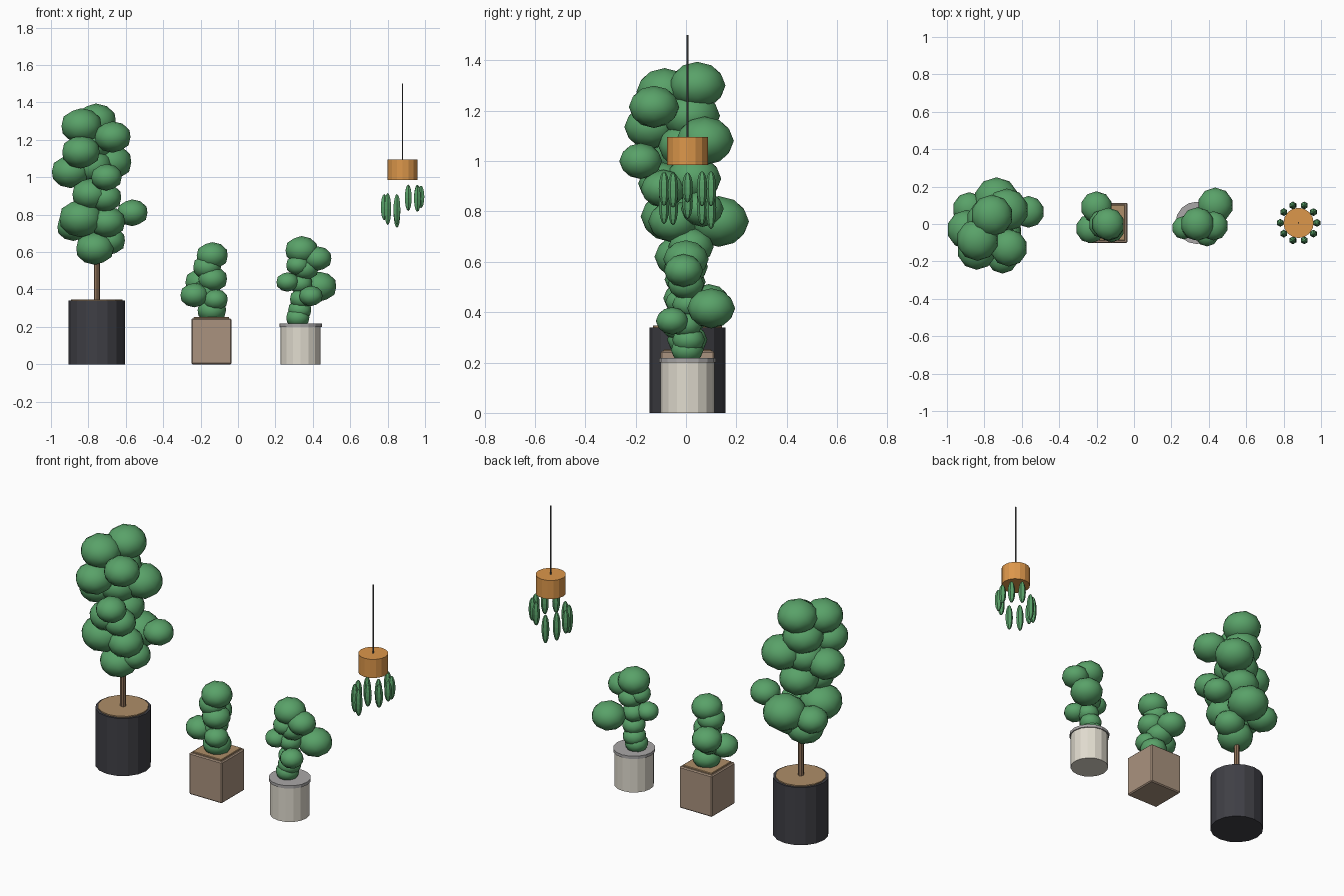
import bpy, math

Y = 0.006  # common depth axis of the row of pots


def mat(name, r, g, b):
    m = bpy.data.materials.new(name)
    m.diffuse_color = (r, g, b, 1)
    return m


LEAF = mat("leaf_green", 0.10, 0.36, 0.14)
DARK = mat("charcoal", 0.05, 0.05, 0.06)
SOIL = mat("soil", 0.42, 0.27, 0.14)
BARK = mat("bark", 0.28, 0.17, 0.10)
TAN = mat("tan_clay", 0.40, 0.29, 0.21)
CREAM = mat("cream", 0.75, 0.71, 0.62)
RIM = mat("rim_grey", 0.40, 0.39, 0.39)
TERRA = mat("terracotta", 0.72, 0.31, 0.07)
CORD = mat("cord", 0.10, 0.10, 0.10)


def finish(name, m):
    o = bpy.context.object
    o.name = name
    o.data.materials.append(m)
    return o


def cyl(name, x, r, z0, z1, m, sides=16):
    bpy.ops.mesh.primitive_cylinder_add(vertices=sides, radius=r, depth=z1 - z0,
                                        location=(x, Y, (z0 + z1) / 2))
    return finish(name, m)


def box(name, x, w, z0, z1, m, bevel):
    bpy.ops.mesh.primitive_cube_add(size=1, location=(x, Y, (z0 + z1) / 2))
    o = finish(name, m)
    o.scale = (w, w, z1 - z0)
    bpy.ops.object.transform_apply(location=False, rotation=False, scale=True)
    b = o.modifiers.new("edge", 'BEVEL')
    b.width = bevel
    b.segments = 1


def foliage(name, blobs, squash=0.84):
    # each blob: x, y, z, radius
    for i, (x, y, z, r) in enumerate(blobs):
        bpy.ops.mesh.primitive_ico_sphere_add(subdivisions=2, radius=1, location=(x, y, z))
        o = finish(f"{name}_{i + 1}", LEAF)
        o.scale = (r, r, r * squash)
        bpy.ops.object.shade_smooth()


# Tall tree in a dark pot
cyl("tree_pot", -0.755, 0.15, 0, 0.34, DARK)
cyl("tree_soil", -0.755, 0.137, 0.33, 0.347, SOIL)
cyl("tree_trunk", -0.755, 0.016, 0.34, 0.66, BARK, 8)
foliage("tree_foliage", [
    (-0.765, -0.02, 0.62, 0.105), (-0.69, 0.02, 0.66, 0.09),
    (-0.88, 0.08, 0.735, 0.09), (-0.84, -0.06, 0.78, 0.12),
    (-0.735, 0.13, 0.76, 0.12), (-0.70, -0.05, 0.76, 0.10),
    (-0.565, 0.065, 0.81, 0.085), (-0.71, -0.09, 0.89, 0.09),
    (-0.79, -0.09, 0.91, 0.10), (-0.76, 0.03, 0.93, 0.11),
    (-0.895, -0.03, 1.03, 0.105), (-0.703, -0.18, 1.0, 0.085),
    (-0.78, 0.0, 1.06, 0.11), (-0.68, 0.075, 1.08, 0.115),
    (-0.84, -0.14, 1.135, 0.105), (-0.78, 0.02, 1.18, 0.115),
    (-0.67, -0.127, 1.215, 0.1), (-0.837, -0.085, 1.275, 0.112),
    (-0.76, 0.045, 1.30, 0.112)])

# Bush in a square planter
box("square_planter", -0.142, 0.215, 0, 0.245, TAN, 0.006)
box("square_soil", -0.142, 0.19, 0.235, 0.252, SOIL, 0.003)
foliage("square_bush", [
    (-0.14, 0.005, 0.29, 0.08), (-0.12, -0.03, 0.345, 0.068),
    (-0.233, -0.025, 0.37, 0.078), (-0.17, 0.02, 0.39, 0.08),
    (-0.135, -0.01, 0.455, 0.08), (-0.20, 0.09, 0.44, 0.085),
    (-0.165, 0.0, 0.52, 0.078), (-0.138, 0.0, 0.58, 0.087)])

# Bush in a round cream pot
cyl("cream_pot", 0.335, 0.107, 0, 0.205, CREAM)
cyl("cream_pot_rim", 0.335, 0.113, 0.2, 0.217, RIM)
foliage("round_bush", [
    (0.32, 0.005, 0.25, 0.065), (0.33, 0.01, 0.29, 0.065),
    (0.34, 0.0, 0.35, 0.065), (0.39, -0.055, 0.365, 0.065),
    (0.435, 0.1, 0.415, 0.095), (0.265, -0.02, 0.44, 0.062),
    (0.335, 0.01, 0.43, 0.065), (0.36, 0.0, 0.51, 0.072),
    (0.32, -0.02, 0.53, 0.065), (0.425, -0.01, 0.565, 0.078),
    (0.34, 0.0, 0.61, 0.09)])

# Hanging pot with cord and trailing leaves
cyl("hanging_pot", 0.88, 0.081, 0.985, 1.095, TERRA)
cyl("hanging_cord", 0.88, 0.004, 1.09, 1.50, CORD, 6)
LEAVES = [(0.895, 0.06), (0.89, 0.07), (0.89, 0.07), (0.815, 0.085), (0.83, 0.085),
          (0.84, 0.07), (0.83, 0.085), (0.83, 0.08), (0.89, 0.068), (0.885, 0.07)]
for i, (z, h) in enumerate(LEAVES):
    a = math.radians(36 * i)
    bpy.ops.mesh.primitive_uv_sphere_add(
        segments=6, ring_count=8, radius=1,
        location=(0.88 + 0.098 * math.cos(a), Y + 0.098 * math.sin(a), z))
    leaf = finish(f"trailing_leaf_{i + 1}", LEAF)
    leaf.scale = (0.021, 0.021, h)
